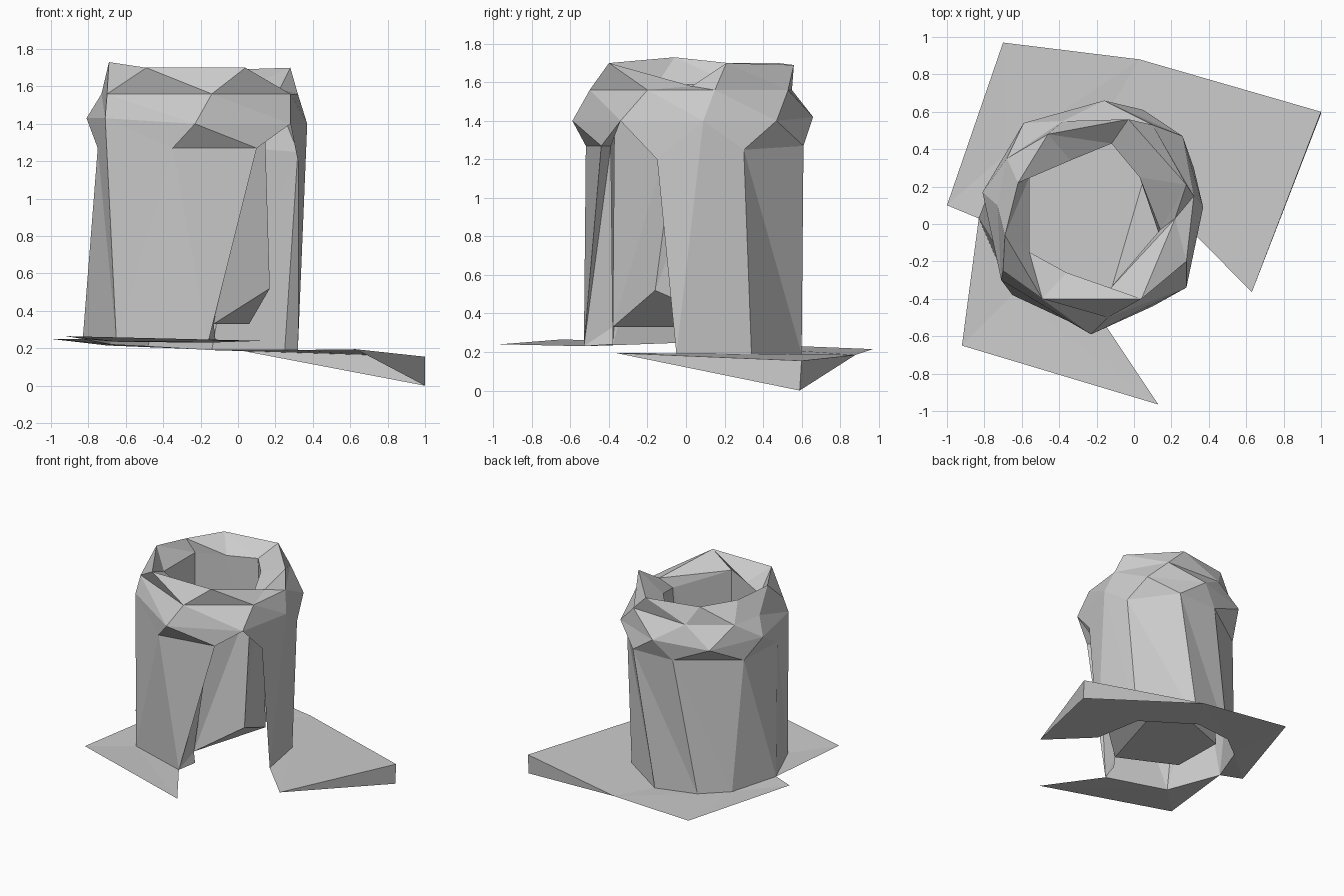
import bpy
from mathutils import Vector

if "Cube" in bpy.data.objects:
    bpy.data.objects.remove(bpy.data.objects["Cube"])


def make(name, faces):
    """Build a flat-shaded object from faces given as lists of points."""
    verts, index, polys = [], {}, []
    for face in faces:
        poly = []
        for p in face:
            key = tuple(round(c, 4) for c in p)
            if key not in index:
                index[key] = len(verts)
                verts.append(key)
            poly.append(index[key])
        polys.append(poly)
    mesh = bpy.data.meshes.new(name)
    mesh.from_pydata(verts, [], polys)
    mesh.validate()
    mesh.update()
    ob = bpy.data.objects.new(name, mesh)
    bpy.context.collection.objects.link(ob)
    return ob


def ring(z, pts, **special):
    """Ring of 3D points at height z; special v3=... overrides one height."""
    return [Vector((x, y, special.get("v%d" % i, z))) for i, (x, y) in enumerate(pts)]


def straight(a, b, skip=()):
    """Triangulated band between two aligned rings."""
    out = []
    for i in range(8):
        if i not in skip:
            j = (i + 1) % 8
            out += [[a[i], a[j], b[i]], [a[j], b[j], b[i]]]
    return out


def zigzag(a, b, skip=()):
    """Antiprism band: b[i] sits between a[i] and a[i+1]."""
    out = []
    for i in range(8):
        j = (i + 1) % 8
        if i not in skip:
            out.append([a[i], a[j], b[i]])
        out.append([a[j], b[j], b[i]])
    return out


# rings, counter-clockwise from the right side of the doorway
base = ring(.19, [(.32, -.05), (.25, .34), (-.14, .6), (-.48, .54), (-.68, .38),
                  (-.83, .03), (-.65, -.38), (-.16, -.53)],
            v3=.21, v4=.22, v5=.25, v6=.235, v7=.23)
shoulder = ring(1.27, [(.32, -.15), (.32, .3), (.05, .61), (-.3, .6), (-.73, .3),
                       (-.75, -.1), (-.35, -.52), (.1, -.44)], v0=1.2, v1=1.25)
bulge = ring(1.4, [(.37, .09), (.26, .47), (-.16, .66), (-.59, .54), (-.81, .17),
                   (-.71, -.3), (-.23, -.59), (.28, -.34)], v2=1.42, v4=1.43, v5=1.43)
neck = ring(1.56, [(.32, .15), (.1, .53), (-.38, .55), (-.68, .35), (-.73, .1),
                   (-.7, -.25), (-.14, -.5), (.28, -.2)])
rim = ring(1.7, [(.28, .21), (-.03, .56), (-.46, .48), (-.62, .22), (-.69, -.06),
                 (-.49, -.4), (.04, -.4), (.22, .03)], v1=1.69, v4=1.73, v7=1.58)
mouth = ring(1.59, [(.03, .25), (-.12, .43), (-.34, .34), (-.56, .25), (-.56, -.15),
                    (-.36, -.26), (-.15, -.37), (.14, -.03)], v7=1.5)
floor = ring(.33, [(.06, .27), (-.11, .45), (-.35, .36), (-.59, .27), (-.58, -.16),
                   (-.36, -.27), (-.13, -.38), (.17, -.16)], v7=.52)

# outer tower wall; the right and front-left panels run up to the bulge
wall = straight(base, shoulder, skip=(0, 5, 7))
for i in (0, 5):
    wall += [[base[i], base[i + 1], (bulge[0] if i == 0 else shoulder[5])]]
wall += [[base[0], bulge[0], shoulder[0]], [base[1], shoulder[1], bulge[0]],
         [base[6], shoulder[6], bulge[5]], [base[6], bulge[5], shoulder[5]]]
make("tower_wall", wall)

# bulging parapet and broken rim
make("parapet", zigzag(shoulder, bulge, skip=(0, 5, 7)) + zigzag(bulge, neck)
     + zigzag(neck, rim) + straight(rim, mouth))

# inner wall, set back behind the doorway
make("inner_wall", straight(mouth, floor))

# raised floor with one tilted corner
make("inner_floor", [floor[:7], [floor[0], floor[6], floor[7]]])

# left door jamb and pointed head
foot = Vector((-.12, -.38, .24))
head = Vector((.02, -.39, 1.27))
apex = bulge[7]
make("door_jamb", [[base[7], foot, floor[6]], [base[7], floor[6], head],
                   [base[7], head, shoulder[7]], [shoulder[7], head, apex]])

# sloping ground around the back, and a separate front piece
west, north = Vector((-1, .1, .25)), Vector((-.7, .97, .215))
mid, east = Vector((.03, .88, .185)), Vector((1, .6, .155))
south, low = Vector((.63, -.365, .195)), Vector((1, .59, 0))
make("back_ground", [
    [west, base[5], base[4]], [west, base[4], north], [base[4], base[3], north],
    [north, base[3], mid], [base[3], base[2], mid], [base[2], base[1], mid],
    [mid, base[1], east], [base[1], south, east], [base[1], base[0], south],
    [south, low, east], [east, low, mid]])
corner, tip = Vector((-.92, -.65, .265)), Vector((.13, -.965, .24))
make("front_ground", [[base[5], corner, base[6]], [corner, tip, base[6]],
                      [base[6], tip, base[7]]])
